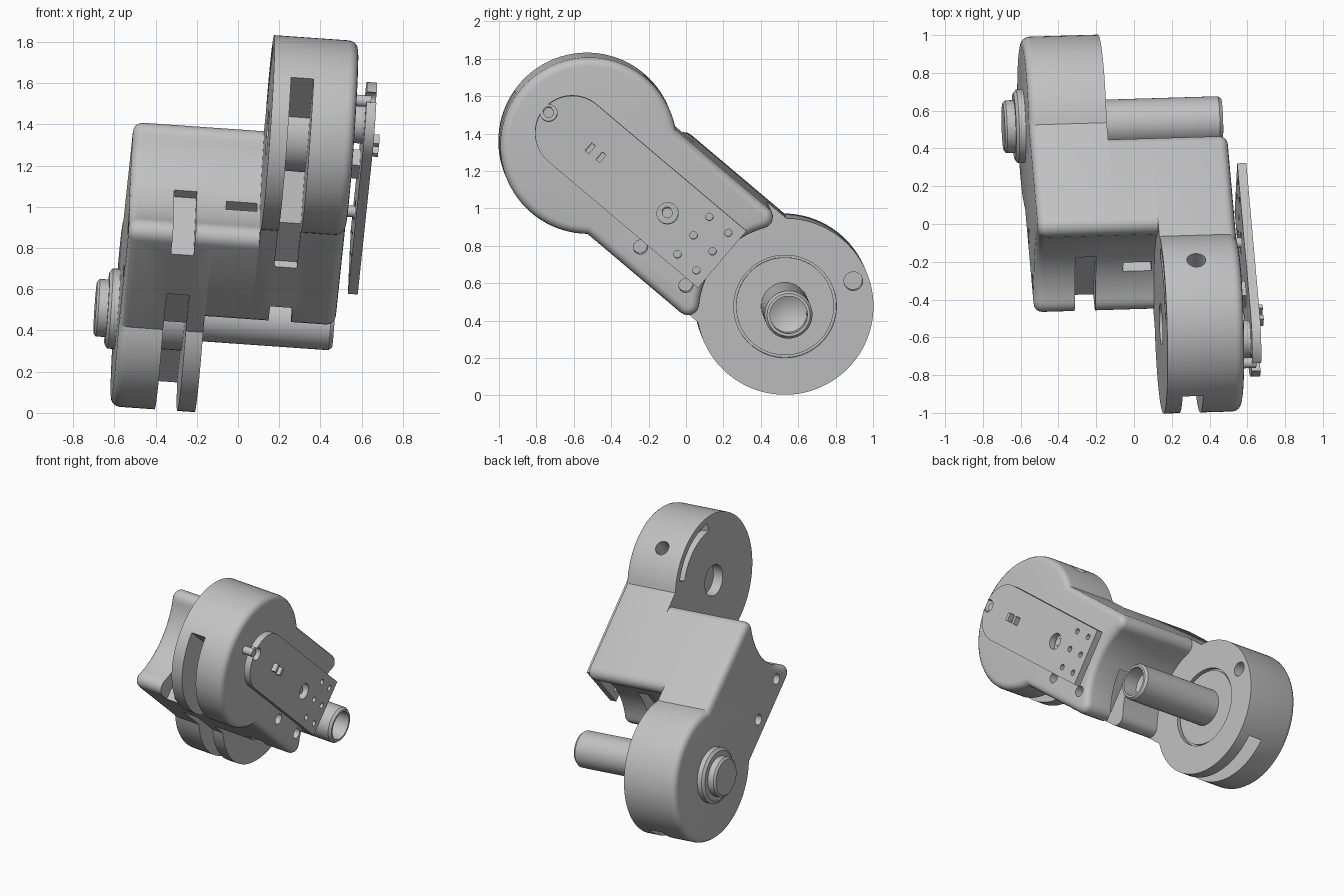
import bpy, bmesh
from math import pi, sin, cos, asin, atan2, sqrt, radians
from mathutils import Matrix, Vector

cube = bpy.data.objects.get("Cube")
if cube:
    bpy.data.objects.remove(cube, do_unlink=True)

grey = bpy.data.materials.new("plain_grey")
grey.use_nodes = True
grey.diffuse_color = (0.54, 0.54, 0.54, 1)
grey.node_tree.nodes["Principled BSDF"].inputs["Base Color"].default_value = grey.diffuse_color

# Tilted working frame: x along the arm, y across it, z along the joint axes
W = Vector((1, 0.03, -0.07)).normalized()
U = Vector((0, 0.7625, -0.647))
U = (U - W * U.dot(W)).normalized()
V = W.cross(U)
FRAME = Matrix.Translation((0, 0, 0.917)) @ Matrix((U, V, W)).transposed().to_4x4()
# The second half is the first one turned about the cross axis
TURNED = FRAME @ Matrix.Translation((0, 0, -0.035)) @ Matrix.Rotation(pi, 4, 'Y')

PIVOT, R, CLEAR, NECK = 0.70, 0.473, 0.48, 0.365
INNER, OUTER = 0.095, 0.505
parts = []


def finish(name, bm, frame):
    bmesh.ops.recalc_face_normals(bm, faces=bm.faces)
    mesh = bpy.data.meshes.new(name)
    bm.to_mesh(mesh)
    bm.free()
    mesh.materials.append(grey)
    obj = bpy.data.objects.new(name, mesh)
    obj.matrix_world = frame
    bpy.context.collection.objects.link(obj)
    parts.append(obj)
    return obj


def arc(cu, cv, r, a0, a1, n):
    return [(cu + r * cos(a0 + (a1 - a0) * i / n), cv + r * sin(a0 + (a1 - a0) * i / n))
            for i in range(n + 1)]


def rect(u0, u1, v0, v1):
    return [(u0, v0), (u1, v0), (u1, v1), (u0, v1)]


def prism(name, pts, w0, w1, frame=FRAME, bevel=0):
    """Extrude an outline along the joint axis, rounding the far rim."""
    bm = bmesh.new()
    base = bm.faces.new([bm.verts.new((u, v, w0)) for u, v in pts])
    geom = bmesh.ops.extrude_face_region(bm, geom=[base], use_keep_orig=True)["geom"]
    top = [g for g in geom if isinstance(g, bmesh.types.BMVert)]
    bmesh.ops.translate(bm, verts=top, vec=(0, 0, w1 - w0))
    if bevel:
        rim = [e for e in bm.edges if all(abs(v.co.z - w1) < 1e-5 for v in e.verts)]
        bmesh.ops.bevel(bm, geom=rim, offset=bevel, segments=4, profile=0.5,
                        affect='EDGES', clamp_overlap=False)
    return finish(name, bm, frame)


def lathe(name, u, v, profile, frame=FRAME, n=48):
    """Spin (radius, height) points around an axis at u, v."""
    bm = bmesh.new()
    rings = [[bm.verts.new((u + r * cos(2 * pi * i / n), v + r * sin(2 * pi * i / n), w))
              for i in range(n)] for r, w in profile]
    for a, b in zip(rings, rings[1:]):
        for i in range(n):
            j = (i + 1) % n
            bm.faces.new((a[i], a[j], b[j], b[i]))
    bmesh.ops.remove_doubles(bm, verts=bm.verts, dist=1e-5)
    return finish(name, bm, frame)


def disc(name, u, v, r, w0, w1, frame=FRAME, n=48):
    return lathe(name, u, v, [(0, w0), (r, w0), (r, w1), (0, w1)], frame, n)


def cut(obj, cutters):
    """Subtract the cutters, bake the result and remove them."""
    for c in cutters:
        c.hide_render = True
        mod = obj.modifiers.new("cut", 'BOOLEAN')
        mod.operation, mod.solver, mod.object = 'DIFFERENCE', 'EXACT', c
    bpy.context.view_layer.update()
    baked = bpy.data.meshes.new_from_object(obj.evaluated_get(bpy.context.evaluated_depsgraph_get()))
    obj.modifiers.clear()
    obj.data = baked
    for c in cutters:
        parts.remove(c)
        bpy.data.objects.remove(c, do_unlink=True)


def cradle_end():
    """Rounded horns and the hollow that clears the opposite drum."""
    f = 0.06
    rise = NECK - f
    run = sqrt((CLEAR + f) ** 2 - rise ** 2)
    a = atan2(rise, run)
    return (arc(PIVOT - run, -rise, f, -pi / 2, a, 6)
            + arc(PIVOT, 0, CLEAR, pi + a, pi - a, 24)[1:-1]
            + arc(PIVOT - run, rise, f, -a, pi / 2, 6))


# Two matching arm halves: drum, neck and cradle
join = asin(NECK / R)
outline = arc(-PIVOT, 0, R, join, 2 * pi - join, 64) + cradle_end()
slot = ([(-1.3, -0.04)] + arc(-PIVOT, 0, 0.18, pi + 0.22, 1.5 * pi + 0.9, 16)
        + [(-0.4, -0.31), (-0.13, -0.325), (-0.13, -0.6), (-1.3, -0.6)])


def arm_half(name, frame):
    half = prism(name, outline, INNER, OUTER, frame, 0.045)
    cutters = [prism("slot_cutter", slot, 0.18, 0.29, frame),
               prism("notch_cutter", rect(0.17, 0.5, -0.5, 0), 0.18, 0.29, frame)]
    cutters += [disc("hole_cutter", u, -0.235, 0.038, 0.4, 0.6, frame, 24) for u in (-0.14, 0.179)]
    return half, cutters


half, cutters = arm_half("upper_arm_half", FRAME)
groove = arc(-PIVOT, 0, 0.43, 1.05, 2.2, 16) + arc(-PIVOT, 0, 0.37, 2.2, 1.05, 16)
side = FRAME @ Matrix.Rotation(-pi / 2, 4, 'X')
cutters += [disc("axle_hole_cutter", -PIVOT, 0, 0.11, 0, 0.17),
            prism("groove_cutter", groove, 0, 0.15),
            disc("rim_hole_cutter", -0.66, -0.27, 0.05, 0.33, 0.6, side)]
cut(half, cutters)

half, cutters = arm_half("lower_arm_half", TURNED)
cutters += [disc("recess_cutter", -PIVOT, 0, 0.275, 0, 0.125, TURNED),
            disc("pin_hole_cutter", -0.891, 0.339, 0.05, 0, 0.17, TURNED, 24)]
cut(half, cutters)

# Bridge between the halves
end = cradle_end()
bridge = prism("bridge", end + [(-u, -v) for u, v in end], -0.13, INNER)
cut(bridge, [prism("bridge_slot_cutter", rect(-0.4, -0.1, -0.11, -0.05), -0.07, 0.08)])

# Hollow shaft, bearing disc and outer hub on the lower drum
lathe("shaft", PIVOT, 0, [(0, -0.2), (0.128, -0.2), (0.128, 0.495), (0.115, 0.513),
                          (0.1, 0.513), (0.1, 0.4), (0, 0.34)])
disc("bearing_disc", PIVOT, 0, 0.262, -0.2, -0.145)
lathe("hub", PIVOT, 0, [(0, -0.5), (0.195, -0.5), (0.195, -0.575), (0.175, -0.59), (0.14, -0.59),
                        (0.14, -0.635), (0.125, -0.647), (0, -0.647)])

# Cover plate on stand-offs over the upper drum
P0, P1 = 0.557, 0.605
plate = prism("cover_plate", arc(-0.82, 0, 0.2, pi / 2, 1.5 * pi, 32) + [(0.23, -0.2), (0.23, 0.2)], P0, P1)
cutters = [disc("screw_hole_cutter", u, v, 0.02, 0.5, 0.7, n=20)
           for u in (0.03, 0.163) for v in (-0.133, 0, 0.13)]
cutters += [disc("centre_hole_cutter", -0.153, 0, 0.057, 0.5, 0.7, n=32),
            disc("end_notch_cutter", -0.986, 0, 0.045, 0.5, 0.7, n=32)]
cut(plate, cutters)
disc("centre_pin", -0.153, 0, 0.028, 0.49, 0.58, n=24)
disc("end_pin", -0.986, 0, 0.028, 0.49, 0.58, n=24)
disc("plate_standoff", -0.82, 0, 0.1, 0.49, P0 + 0.01)
prism("plate_block", rect(-0.56, -0.46, -0.05, 0.05), 0.49, P0 + 0.01)
for u in (-0.695, -0.62):
    prism("plate_terminal", rect(u - 0.013, u + 0.013, -0.028, 0.028), P0 + 0.01, 0.64)

# Smooth curved faces, keep hard edges
bpy.ops.object.select_all(action='DESELECT')
for obj in parts:
    obj.select_set(True)
bpy.context.view_layer.objects.active = parts[0]
bpy.ops.object.shade_smooth_by_angle(angle=radians(30))
